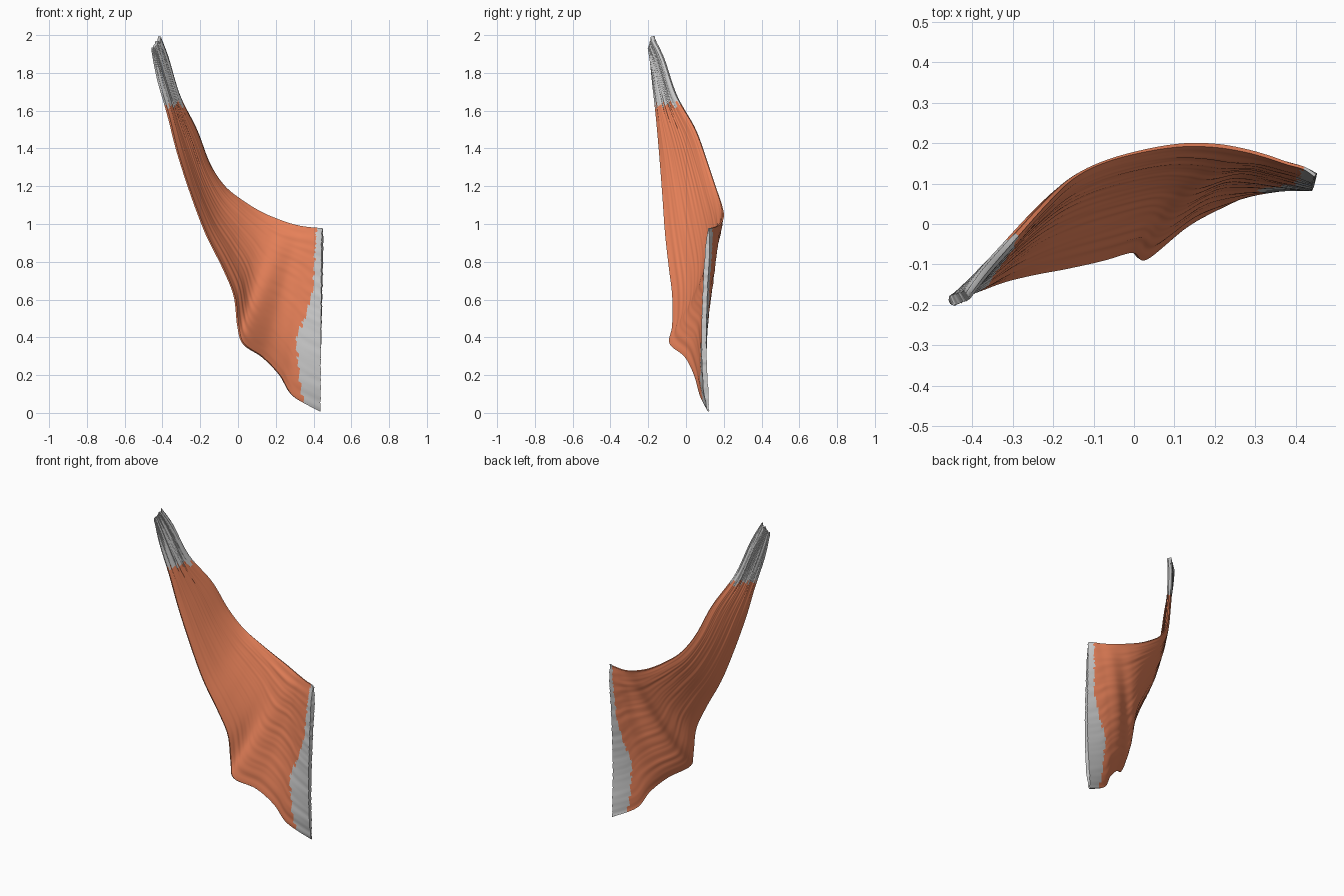
import bpy, bmesh, math
from mathutils import Vector, noise

if "Cube" in bpy.data.objects:
    bpy.data.objects.remove(bpy.data.objects["Cube"])

# Rungs across the sheet: upper edge xyz, lower edge xyz, backward bulge
RUNGS = [
    (-0.41, -0.175, 1.99, -0.457, -0.192, 1.92, 0.0),
    (-0.37, -0.12, 1.88, -0.425, -0.18, 1.77, 0.005),
    (-0.31, -0.05, 1.68, -0.37, -0.160, 1.58, 0.01),
    (-0.22, 0.05, 1.50, -0.32, -0.142, 1.38, 0.015),
    (-0.15, 0.115, 1.32, -0.25, -0.125, 1.16, 0.025),
    (-0.07, 0.155, 1.20, -0.17, -0.11, 0.95, 0.035),
    (0.03, 0.182, 1.12, -0.08, -0.09, 0.77, 0.04),
    (0.12, 0.195, 1.065, -0.02, -0.072, 0.62, 0.04),
    (0.20, 0.193, 1.03, 0.00, -0.072, 0.46, 0.04),
    (0.27, 0.182, 1.005, 0.03, -0.085, 0.365, 0.045),
    (0.33, 0.167, 0.99, 0.13, -0.005, 0.295, 0.04),
    (0.38, 0.150, 0.983, 0.22, 0.045, 0.20, 0.02),
    (0.42, 0.138, 0.98, 0.29, 0.078, 0.09, 0.0),
    (0.448, 0.12, 0.977, 0.435, 0.12, 0.008, -0.025),
]
NT, NW = 104, 80


def rung(t):
    """Catmull-Rom blend of the rung table, t in 0..1."""
    f = t * (len(RUNGS) - 1)
    i = min(int(f), len(RUNGS) - 2)
    k = f - i
    a, b, c, d = (RUNGS[min(max(i + j, 0), len(RUNGS) - 1)] for j in (-1, 0, 1, 2))
    return [0.5 * (2 * q + (r - p) * k + (2 * p - 5 * q + 4 * r - s) * k * k
                   + (3 * q - p - 3 * r + s) * k ** 3) for p, q, r, s in zip(a, b, c, d)]


def mid(t, w):
    """Middle surface; w runs from lower edge (0) to upper edge (1)."""
    r = rung(t)
    p = Vector(r[3:6]).lerp(Vector(r[:3]), w)
    p.y += r[6] * math.sin(math.pi * w ** 0.75)
    return p


def fibre(t, w, freq, seed):
    return noise.noise(Vector((w * freq, t * 4, seed)))


def skin(t, w, side):
    e = 0.004
    t0, t1 = max(t - e, 0), min(t + e, 1)
    w0, w1 = max(w - e, 0), min(w + e, 1)
    n = (mid(t1, w) - mid(t0, w)).cross(mid(t, w1) - mid(t, w0)).normalized()
    half = 0.004 + 0.009 * min(1, math.sin(math.pi * w) * 3)
    half += 0.0035 * fibre(t, w, 28, side * 5)
    p = mid(t, w) + n * half * side
    # frayed ends
    if t == 0:
        p.z += 0.02 * fibre(t, w, 6, 3)
    if t == 1:
        p.x += 0.006 * fibre(t, w, 50, 9)
    return p


LIMIT = [(0.0, 0.35), (0.05, 0.345), (0.2, 0.32), (0.4, 0.305), (0.52, 0.365),
         (0.65, 0.40), (1.0, 0.42)]


def region(t, w):
    p = mid(t, w)
    if p.z > 1.63 + 0.05 * noise.noise(Vector((w * 8, 0, 1))):
        return 1
    for (z0, x0), (z1, x1) in zip(LIMIT, LIMIT[1:]):
        if z0 <= p.z <= z1:
            x = x0 + (x1 - x0) * (p.z - z0) / (z1 - z0)
            if p.x > x + 0.018 * noise.noise(Vector((w * 40, 0, 7))):
                return 2
    return 0


# Closed rings around the sheet: front then back
ring = [(j / NW, 1) for j in range(NW + 1)] + [(j / NW, -1) for j in range(NW, -1, -1)]
bm = bmesh.new()
tag = bm.faces.layers.int.new("part")
rows = [[bm.verts.new(skin(i / NT, w, s)) for w, s in ring] for i in range(NT + 1)]
for i in range(NT):
    for j in range(len(ring)):
        k = (j + 1) % len(ring)
        f = bm.faces.new((rows[i][j], rows[i][k], rows[i + 1][k], rows[i + 1][j]))
        f[tag] = region((i + 0.5) / NT, (ring[j][0] + ring[k][0]) / 2)
# End caps
for row, part in ((rows[0], 1), (rows[-1], 2)):
    for j in range(NW):
        f = bm.faces.new((row[j], row[j + 1], row[-2 - j], row[-1 - j]))
        f[tag] = part
bmesh.ops.recalc_face_normals(bm, faces=bm.faces)

# Split into belly and two tendons
orange = bpy.data.materials.new("muscle_orange")
orange.diffuse_color = (0.8, 0.22, 0.1, 1)
orange.use_nodes = True
orange.node_tree.nodes["Principled BSDF"].inputs["Base Color"].default_value = orange.diffuse_color
for part, name in enumerate(("muscle_belly", "upper_tendon", "side_tendon")):
    b = bm.copy()
    layer = b.faces.layers.int["part"]
    bmesh.ops.delete(b, geom=[f for f in b.faces if f[layer] != part], context='FACES')
    me = bpy.data.meshes.new(name)
    b.to_mesh(me)
    b.free()
    ob = bpy.data.objects.new(name, me)
    bpy.context.collection.objects.link(ob)
    if part == 0:
        me.materials.append(orange)
    bpy.ops.object.select_all(action='DESELECT')
    ob.select_set(True)
    bpy.context.view_layer.objects.active = ob
    bpy.ops.object.shade_smooth_by_angle(angle=math.radians(50))
bm.free()
